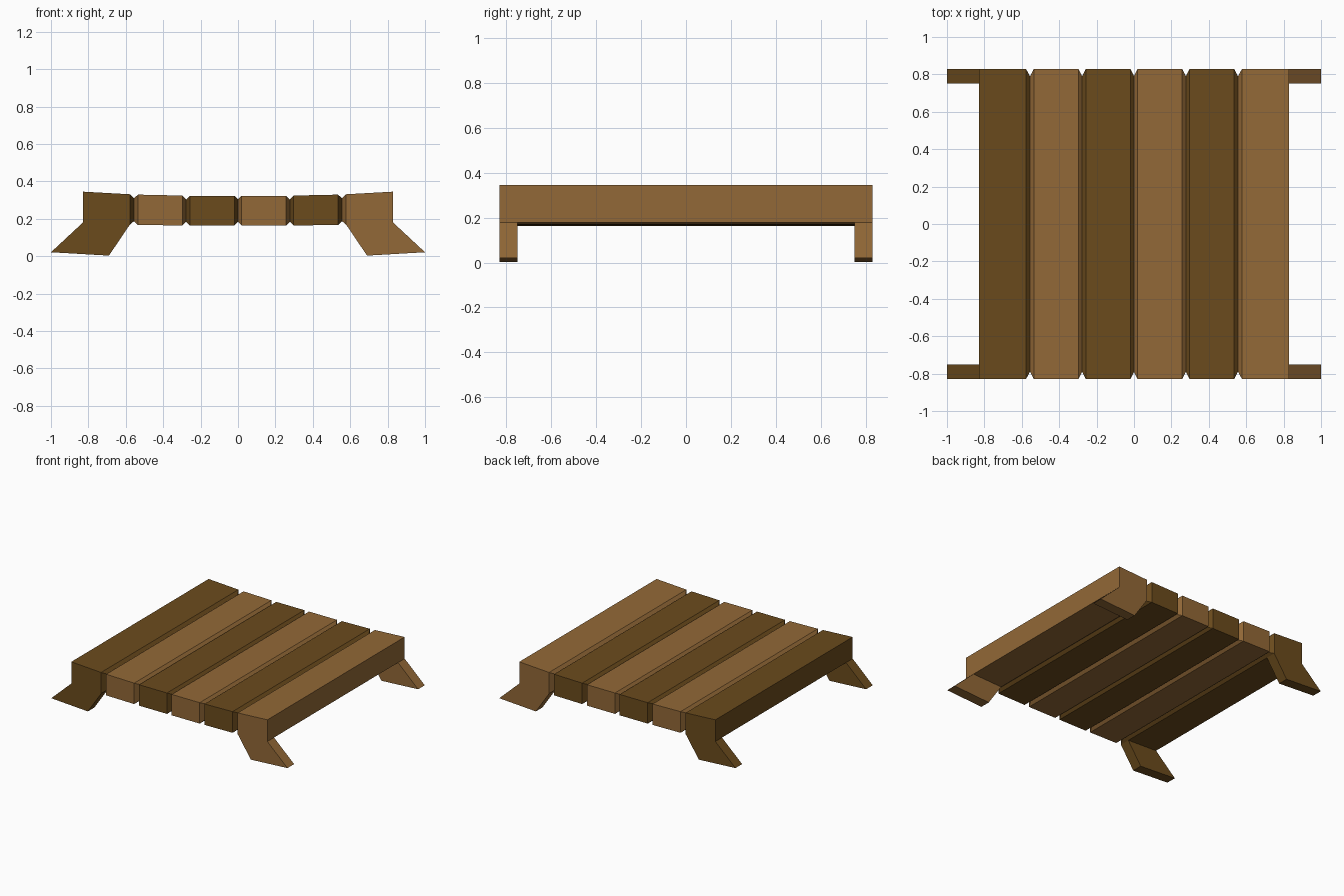
import bpy, bmesh

if "Cube" in bpy.data.objects:
    bpy.data.objects.remove(bpy.data.objects["Cube"])

HALF = 0.83      # half length of the planks along y
LEG_Y = 0.75     # inner face of each leg


def material(name, rgb):
    m = bpy.data.materials.new(name)
    m.diffuse_color = (*rgb, 1)
    m.use_nodes = True
    m.node_tree.nodes["Principled BSDF"].inputs["Base Color"].default_value = m.diffuse_color
    return m


light = material("light_wood", (0.29, 0.14, 0.038))
dark = material("dark_wood", (0.147, 0.07, 0.012))


def loft(name, rings, mat):
    """Join matching rings of points with quads and cap both ends."""
    bm = bmesh.new()
    loops = [[bm.verts.new(p) for p in ring] for ring in rings]
    n = len(loops[0])
    for a, b in zip(loops, loops[1:]):
        for i in range(n):
            j = (i + 1) % n
            bm.faces.new((a[i], a[j], b[j], b[i]))
    bm.faces.new(loops[0])
    bm.faces.new(loops[-1])
    bmesh.ops.recalc_face_normals(bm, faces=bm.faces)
    me = bpy.data.meshes.new(name)
    bm.to_mesh(me)
    bm.free()
    me.materials.append(mat)
    ob = bpy.data.objects.new(name, me)
    bpy.context.collection.objects.link(ob)


def plank(name, side, sections, mat):
    rings = [[(side * x, -y, lo), (side * x, y, lo), (side * x, y, hi), (side * x, -y, hi)]
             for x, lo, hi, y in sections]
    loft(name, rings, mat)


IN = HALF - 0.04  # pinched half length at the seams
# x, bottom z, top z, half length for the planks on one side, from the middle out
PLANKS = {
    "inner_plank": [(0.0, 0.183, 0.303, IN), (0.02, 0.163, 0.323, HALF),
                    (0.257, 0.163, 0.323, HALF), (0.277, 0.184, 0.304, IN)],
    "middle_plank": [(0.277, 0.184, 0.304, IN), (0.298, 0.164, 0.324, HALF),
                     (0.535, 0.167, 0.329, HALF), (0.556, 0.187, 0.309, IN)],
    "edge_plank": [(0.556, 0.187, 0.309, IN), (0.578, 0.169, 0.331, HALF),
                   (0.83, 0.179, 0.345, HALF)],
}
# splayed leg profile in x, z
LEG = [(0.83, 0.179), (0.578, 0.169), (0.69, 0.003), (1.0, 0.021)]

for side, label in ((-1, "left"), (1, "right")):
    # planks alternate in colour across the deck
    for i, (name, sections) in enumerate(PLANKS.items()):
        is_light = (i % 2 == 0) == (side == 1)
        plank(f"{label}_{name}", side, sections, light if is_light else dark)
    # front and back legs under the edge plank
    for end, where in ((-1, "front"), (1, "back")):
        rings = [[(side * x, end * y, z) for x, z in LEG] for y in (LEG_Y, HALF)]
        loft(f"{label}_{where}_leg", rings, light if side == 1 else dark)
